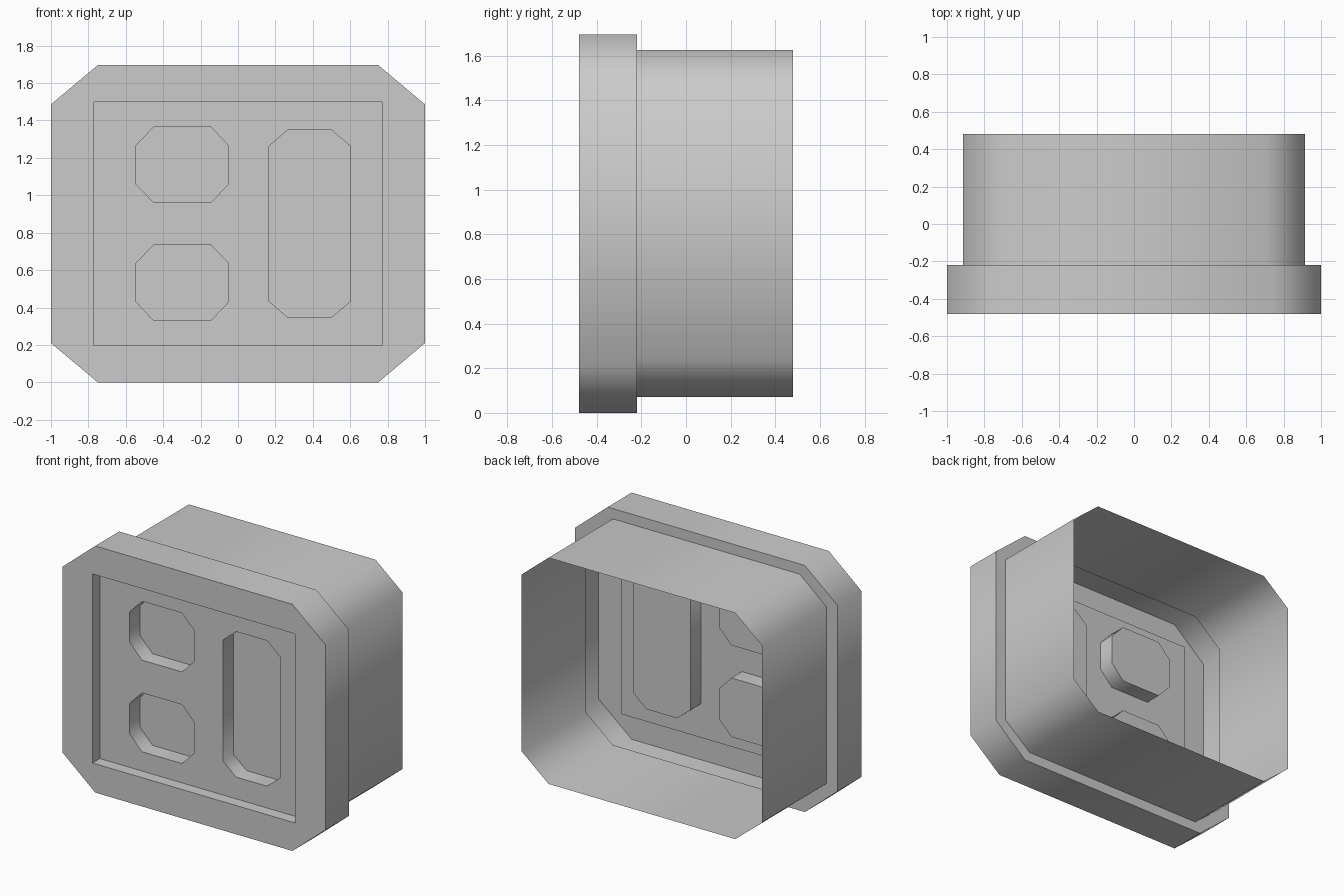
import bpy, bmesh, math
from mathutils import Vector

cube = bpy.data.objects.get("Cube")
if cube:
    bpy.data.objects.remove(cube, do_unlink=True)

grey = bpy.data.materials.new("plain grey")
grey.use_nodes = True
colour = (0.6, 0.6, 0.6, 1)
grey.diffuse_color = colour
grey.node_tree.nodes["Principled BSDF"].inputs["Base Color"].default_value = colour

# Depth levels, front to back
FRONT, PANEL, WELL, STEP, BACK = -0.48, -0.40, -0.285, -0.22, 0.48


def octagon(cx, cz, w, h, cut_x, cut_z):
    """Chamfered rectangle, counter-clockwise from the front."""
    a, b = w / 2, h / 2
    pts = [(-a + cut_x, -b), (a - cut_x, -b), (a, -b + cut_z), (a, b - cut_z),
           (a - cut_x, b), (-a + cut_x, b), (-a, b - cut_z), (-a, -b + cut_z)]
    return [(cx + x, cz + z) for x, z in pts]


def rectangle(cx, cz, w, h):
    return [(cx + sx * w / 2, cz + sz * h / 2)
            for sx, sz in ((-1, -1), (1, -1), (1, 1), (-1, 1))]


def ring(bm, outline, y):
    return [bm.verts.new((x, y, z)) for x, z in outline]


def strip(bm, a, b, outward):
    """Wall between two rings, facing outward or inward."""
    n = len(a)
    for i in range(n):
        j = (i + 1) % n
        quad = (a[i], a[j], b[j], b[i])
        bm.faces.new(quad[::-1] if outward else quad)


def plate(bm, outlines, y):
    """Flat front-facing sheet; outlines after the first are holes."""
    edges = []
    for outline in outlines:
        r = ring(bm, outline, y)
        edges += [bm.edges.new((r[i - 1], r[i])) for i in range(len(r))]
    geom = bmesh.ops.triangle_fill(bm, edges=edges, use_beauty=True,
                                   normal=Vector((0, -1, 0)))["geom"]
    for f in geom:
        if isinstance(f, bmesh.types.BMFace):
            f.normal_update()
            if f.normal.y > 0:
                f.normal_flip()


def finish(bm, name):
    bmesh.ops.remove_doubles(bm, verts=bm.verts[:], dist=0.0005)
    mesh = bpy.data.meshes.new(name)
    bm.to_mesh(mesh)
    bm.free()
    mesh.materials.append(grey)
    obj = bpy.data.objects.new(name, mesh)
    bpy.context.collection.objects.link(obj)
    bpy.ops.object.select_all(action='DESELECT')
    obj.select_set(True)
    bpy.context.view_layer.objects.active = obj
    bpy.ops.object.shade_smooth_by_angle(angle=math.radians(60))


MID = 0.848
flange = octagon(0, MID, 2, 2 * MID, 0.25, 0.21)
sleeve = octagon(0, MID, 1.83, 1.555, 0.205, 0.17)
recess = rectangle(0, MID, 1.54, 1.30)
wells = {
    "upper_well": octagon(-0.298, 1.163, 0.495, 0.405, 0.095, 0.10),
    "lower_well": octagon(-0.298, 0.533, 0.495, 0.405, 0.095, 0.10),
    "tall_well": octagon(0.383, MID, 0.435, 1.0, 0.10, 0.085),
}

# Flange wall, step and open-backed sleeve
bm = bmesh.new()
rings = [ring(bm, o, y) for o, y in
         ((flange, FRONT), (flange, STEP), (sleeve, STEP), (sleeve, BACK))]
for a, b in zip(rings, rings[1:]):
    strip(bm, a, b, True)
plate(bm, [flange, recess], FRONT)
finish(bm, "housing")

# Recessed panel with three openings
bm = bmesh.new()
strip(bm, ring(bm, recess, FRONT), ring(bm, recess, PANEL), False)
plate(bm, [recess, *wells.values()], PANEL)
finish(bm, "recessed_panel")

# Closed wells behind the openings
for name, outline in wells.items():
    bm = bmesh.new()
    floor = ring(bm, outline, WELL)
    strip(bm, ring(bm, outline, PANEL), floor, False)
    bm.faces.new(floor)
    finish(bm, name)
